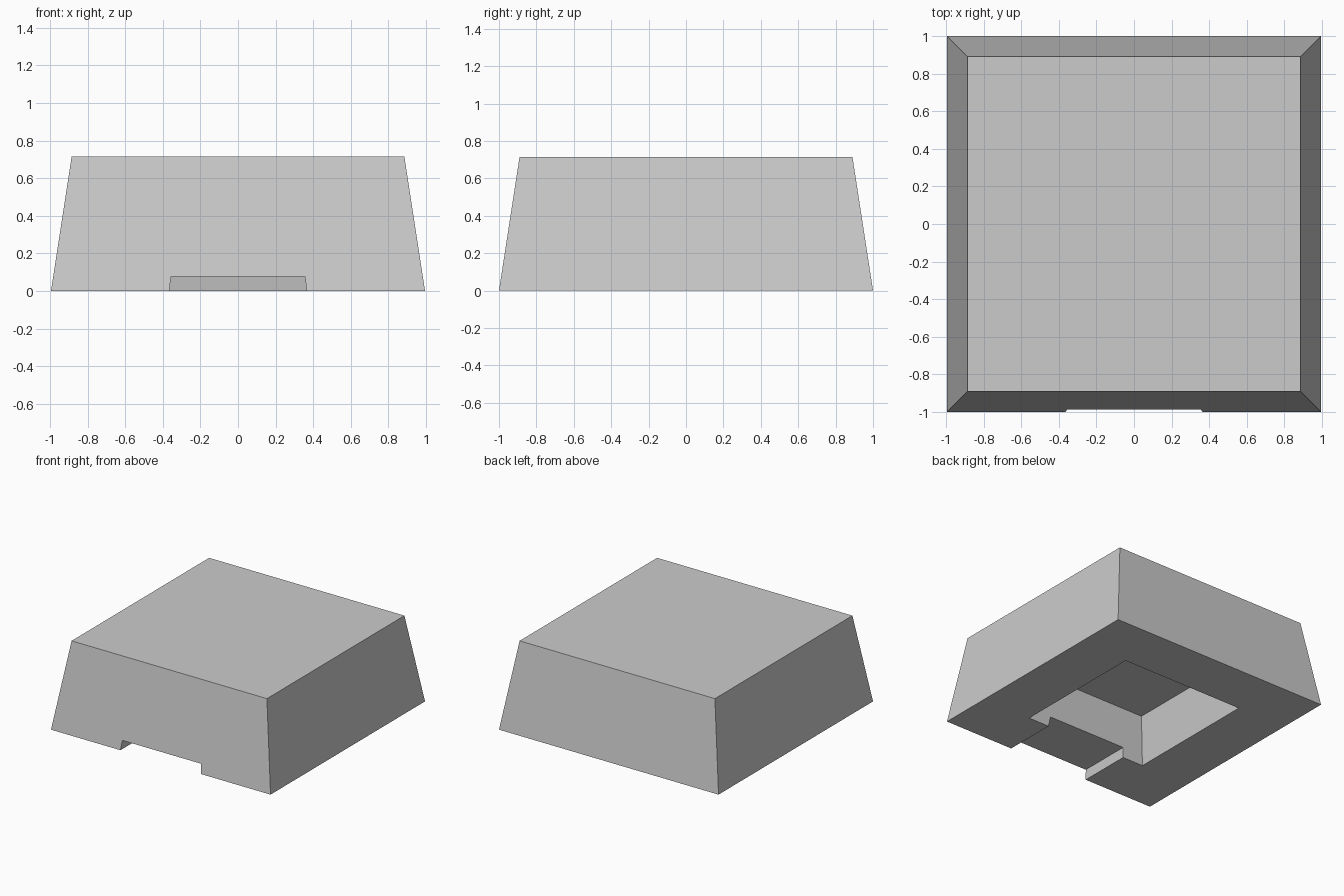
import bpy
import bmesh

if "Cube" in bpy.data.objects:
    bpy.data.objects.remove(bpy.data.objects["Cube"])

grey = bpy.data.materials.new("light grey")
grey.diffuse_color = (0.6, 0.6, 0.6, 1.0)
grey.use_nodes = True
grey.node_tree.nodes["Principled BSDF"].inputs["Base Color"].default_value = grey.diffuse_color


def tapered_block(name, lower, upper, z0, z1):
    """Block whose lower and upper rectangles are (x0, x1, y0, y1)."""
    bm = bmesh.new()
    rings = []
    for (x0, x1, y0, y1), z in ((lower, z0), (upper, z1)):
        rings.append([bm.verts.new((x, y, z))
                      for x, y in ((x0, y0), (x1, y0), (x1, y1), (x0, y1))])
    bm.faces.new(rings[0][::-1])
    bm.faces.new(rings[1])
    for i in range(4):
        j = (i + 1) % 4
        bm.faces.new((rings[0][i], rings[0][j], rings[1][j], rings[1][i]))
    mesh = bpy.data.meshes.new(name)
    bm.to_mesh(mesh)
    bm.free()
    mesh.materials.append(grey)
    obj = bpy.data.objects.new(name, mesh)
    bpy.context.collection.objects.link(obj)
    return obj


def centred(hx, hy):
    return (-hx, hx, -hy, hy)


def cut(target, cutter):
    """Subtract the cutter from the target and remove it."""
    mod = target.modifiers.new("cut", 'BOOLEAN')
    mod.operation = 'DIFFERENCE'
    mod.solver = 'EXACT'
    mod.object = cutter
    bpy.context.view_layer.objects.active = target
    bpy.ops.object.modifier_apply(modifier=mod.name)
    bpy.data.objects.remove(cutter, do_unlink=True)


# Solid outer body with sloping sides
body = tapered_block("body", centred(0.995, 1.0), centred(0.885, 0.89), 0.0, 0.715)

# Tapered hollow in the underside, started below the base for a clean cut
slope, depth, below = 0.153, 0.38, 0.1
hx, hy = 0.555, 0.563
hollow = tapered_block("hollow_cutter",
                       centred(hx + slope * below, hy + slope * below),
                       centred(hx - slope * depth, hy - slope * depth),
                       -below, depth)
cut(body, hollow)

# Notch through the front wall into the hollow
notch = tapered_block("notch_cutter", (-0.378, 0.378, -1.2, 0.0),
                      (-0.356, 0.356, -1.2, 0.0), -below, 0.078)
cut(body, notch)
